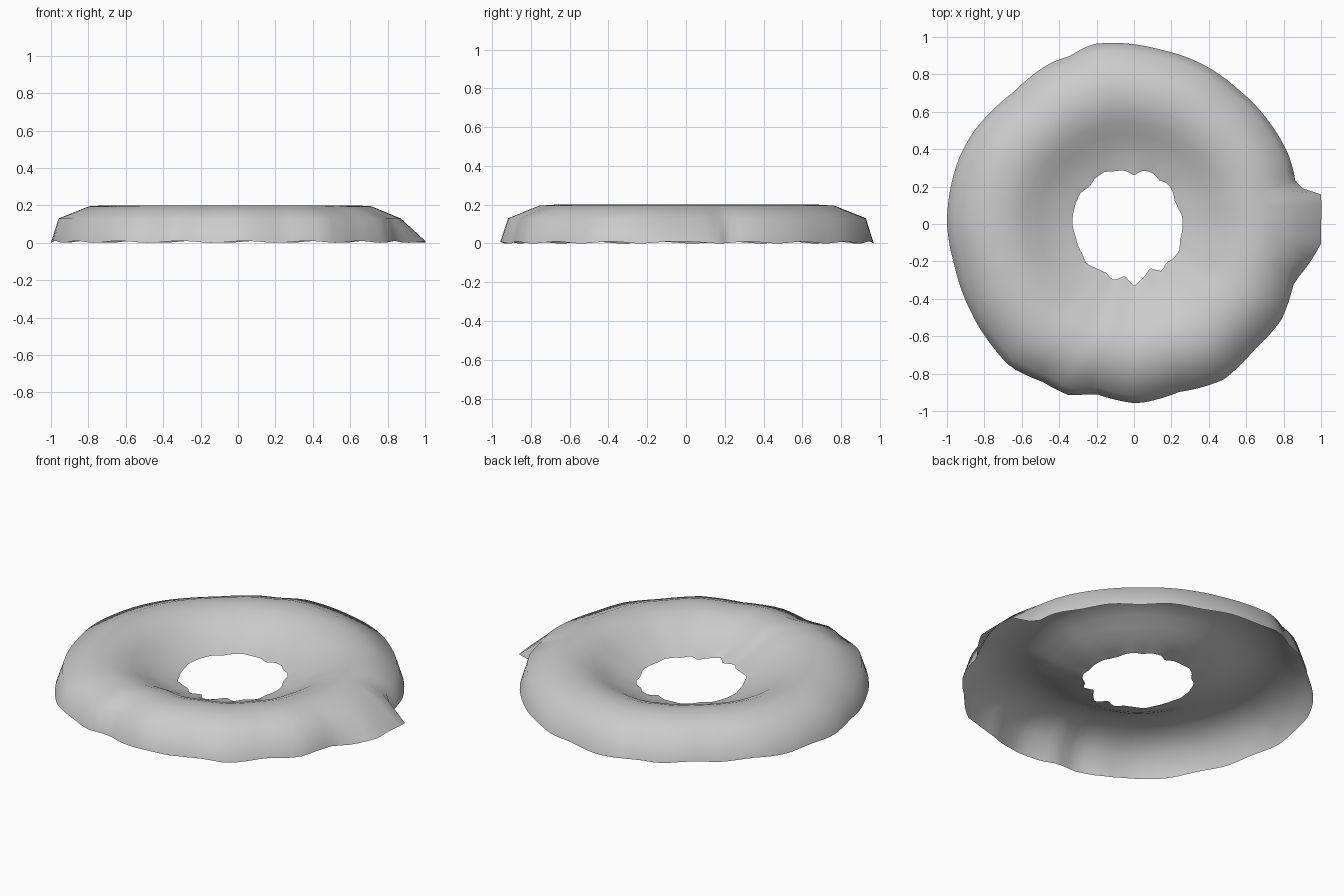
import bpy
import bmesh
from math import cos, sin, radians

cube = bpy.data.objects.get("Cube")
if cube:
    bpy.data.objects.remove(cube, do_unlink=True)

# Uneven outer outline: (angle in degrees, radius)
OUTLINE = [(0, .91), (13, .89), (23, .905), (37, .906), (52, .91), (67, .93), (82, .944),
           (97, .976), (103, .987), (111, .962), (118, .97), (132, .955), (141, .97),
           (150, .99), (160, 1), (180, 1), (193, .985), (207, .99), (220, 1), (229, 1.01),
           (240, .975), (249, .98), (257, .93), (271, .96), (285, .93), (300, .96),
           (314, .93), (327, .94), (340, .91), (360, .91)]
# Pointed tab that sticks out of the bottom rim only
TAB = [(0, 1), (9, 1.012), (13, .89), (14, 0), (339, 0), (340, .91), (354, 1.005), (360, 1)]
# Ragged hole edge, one radius for every ten degrees
HOLE = [.26, .26, .25, .25, .27, .28, .27, .29, .29, .26, .29, .3, .32, .32, .31, .33, .33, .33,
        .33, .32, .32, .32, .33, .31, .3, .32, .28, .33, .29, .25, .29, .27, .28, .28, .26, .26]
RAGGED = [(i * 10, r) for i, r in enumerate(HOLE + HOLE[:1])]

# Cross-section: (share of the way from hole to outline, height)
SECTION = [(1, .01), (.94, .13), (.7, .195), (.58, .2), (.48, .19), (.38, .165), (.28, .13),
           (.17, .095), (.08, .075), (0, .06)]
COLUMNS = 120


def lookup(table, angle):
    """Straight-line interpolation in a table of angle and radius."""
    for (a, ra), (b, rb) in zip(table, table[1:]):
        if a <= angle <= b:
            return ra + (rb - ra) * (angle - a) / (b - a)


def ring_radius(angle, share, index):
    body = lookup(OUTLINE, angle)
    if index == 0:
        return max(body, lookup(TAB, angle))
    if index == len(SECTION) - 1:
        return lookup(RAGGED, angle)
    inner = .29 - .035 * cos(radians(angle))
    return inner + (body - inner) * share


# Thin open shell swept around the ring
bm = bmesh.new()
rings = []
for index, (share, height) in enumerate(SECTION):
    ring = []
    for c in range(COLUMNS):
        angle = c * 360 / COLUMNS
        r = ring_radius(angle, share, index)
        a = radians(angle)
        ring.append(bm.verts.new((r * cos(a), r * sin(a), height)))
    rings.append(ring)
for low, high in zip(rings, rings[1:]):
    for c in range(COLUMNS):
        d = (c + 1) % COLUMNS
        bm.faces.new((low[c], low[d], high[d], high[c]))

# Bottom rim sits on the ground at a few points
for c, vert in enumerate(rings[0]):
    vert.co.z = .005 + .005 * cos(c * .9)

mesh = bpy.data.meshes.new("icing_ring")
bm.to_mesh(mesh)
bm.free()
icing = bpy.data.objects.new("icing_ring", mesh)
bpy.context.collection.objects.link(icing)

# Plain grey material
grey = bpy.data.materials.new("light_grey")
grey.use_nodes = True
colour = (.6, .6, .6, 1)
grey.diffuse_color = colour
grey.node_tree.nodes["Principled BSDF"].inputs["Base Color"].default_value = colour
mesh.materials.append(grey)

for poly in mesh.polygons:
    poly.use_smooth = True
